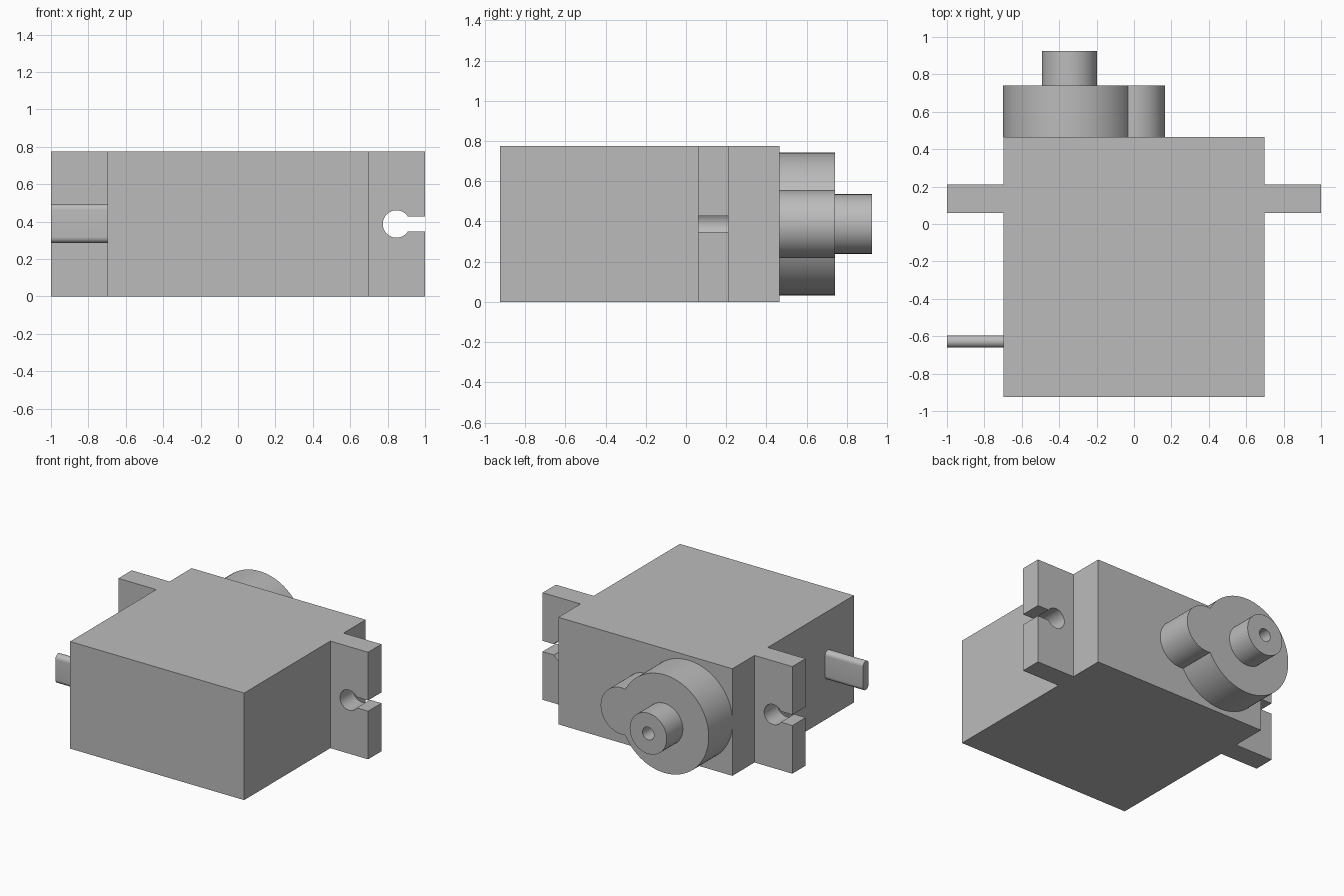
import bpy, bmesh
from math import cos, sin, pi, acos, asin, sqrt
from mathutils import Matrix, Vector

old = bpy.data.objects.get("Cube")
if old:
    bpy.data.objects.remove(old)

# Single grey plastic
GREY = (0.5, 0.5, 0.5, 1)
plastic = bpy.data.materials.new("grey_plastic")
plastic.use_nodes = True
plastic.diffuse_color = GREY
plastic.node_tree.nodes["Principled BSDF"].inputs["Base Color"].default_value = GREY

HEIGHT = 0.775
MID = HEIGHT / 2
FRONT, BACK = -0.925, 0.465
SIDE = 0.697


def finish(name, bm):
    bmesh.ops.recalc_face_normals(bm, faces=bm.faces)
    mesh = bpy.data.meshes.new(name)
    bm.to_mesh(mesh)
    bm.free()
    mesh.materials.append(plastic)
    obj = bpy.data.objects.new(name, mesh)
    bpy.context.collection.objects.link(obj)
    bpy.ops.object.select_all(action='DESELECT')
    obj.select_set(True)
    bpy.context.view_layer.objects.active = obj
    bpy.ops.object.shade_smooth_by_angle(angle=pi / 6)
    return obj


def arc(u, v, r, start, end, steps):
    angles = [start + (end - start) * i / steps for i in range(steps + 1)]
    return [(u + r * cos(a), v + r * sin(a)) for a in angles]


def extrude(name, points, place, depth):
    """Fill an outline, placed in space by a function, and extrude it."""
    bm = bmesh.new()
    face = bm.faces.new([bm.verts.new(place(u, v)) for u, v in points])
    new = bmesh.ops.extrude_face_region(bm, geom=[face], use_keep_orig=True)
    verts = [g for g in new["geom"] if isinstance(g, bmesh.types.BMVert)]
    bmesh.ops.translate(bm, verts=verts, vec=depth)
    return finish(name, bm)


# Main housing
case = [(-SIDE, FRONT), (SIDE, FRONT), (SIDE, BACK), (-SIDE, BACK)]
extrude("housing", case, lambda u, v: (u, v, 0), (0, 0, HEIGHT))

# Mounting ears with a keyhole slot open to the outside
hole_x, hole_r, slot = 0.847, 0.073, 0.039
gap = asin(slot / hole_r)
ear = [(SIDE, 0), (1, 0), (1, MID - slot)]
ear += arc(hole_x, MID, hole_r, -gap, gap - 2 * pi, 40)
ear += [(1, MID + slot), (1, HEIGHT), (SIDE, HEIGHT)]
for name, side in (("left_ear", 1), ("right_ear", -1)):
    extrude(name, ear, lambda u, v: (side * u, 0.06, v), (0, 0.152, 0))

# Gear cover: a large disc merged with a smaller one
big_x, big_r, small_x, small_r = -0.345, 0.355, -0.004, 0.169
dist = small_x - big_x
reach = (dist ** 2 + big_r ** 2 - small_r ** 2) / (2 * dist)
big_a = acos(reach / big_r)
small_a = acos((reach - dist) / small_r)
cover = arc(big_x, MID, big_r, big_a, 2 * pi - big_a, 72)
cover += arc(small_x, MID, small_r, -small_a, small_a, 40)[1:-1]
extrude("gear_cover", cover, lambda u, v: (u, BACK, v), (0, 0.275, 0))

# Output shaft with a blind screw hole, turned around its axis
bm = bmesh.new()
shaft = [(0.148, 0.74), (0.148, 0.925), (0.046, 0.925), (0.046, 0.742), (0, 0.742)]
ring = [bm.verts.new((big_x + r, y, MID)) for r, y in shaft]
edges = [bm.edges.new(pair) for pair in zip(ring, ring[1:])]
bmesh.ops.spin(bm, geom=ring + edges, cent=(big_x, 0, MID), axis=(0, 1, 0),
               angle=2 * pi, steps=48)
bmesh.ops.remove_doubles(bm, verts=bm.verts, dist=0.0005)
finish("output_shaft", bm)

# Flat cable stub with rounded edges
cable_y, cable_r = -0.628, 0.033
cable = arc(cable_y, 0.462, cable_r, 0, pi, 16)
cable += arc(cable_y, 0.318, cable_r, pi, 2 * pi, 16)
extrude("cable", cable, lambda u, v: (-1, u, v), (1 - SIDE, 0, 0))
